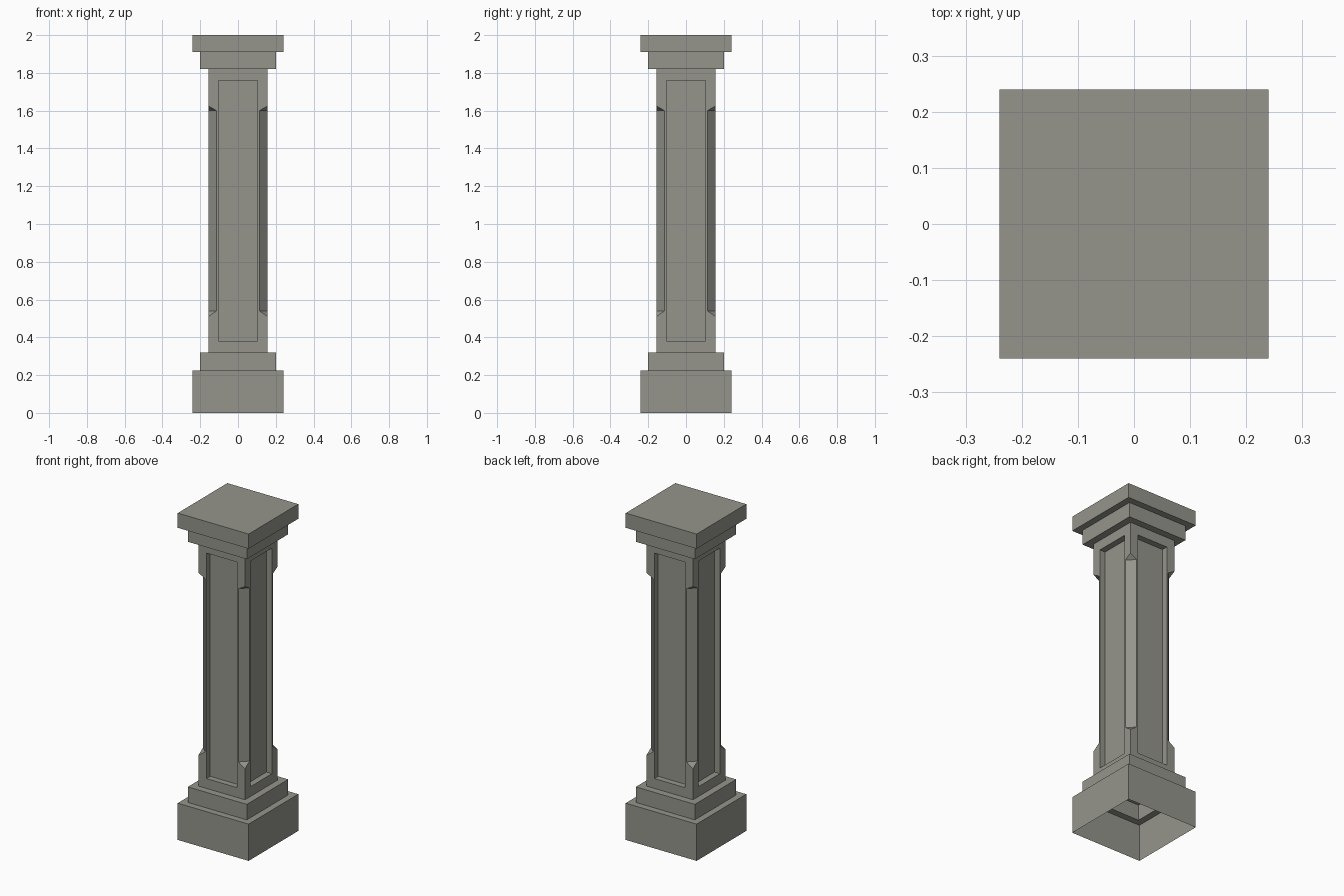
import bpy, bmesh
from mathutils import Matrix

cube = bpy.data.objects.get("Cube")
if cube:
    bpy.data.objects.remove(cube, do_unlink=True)

stone = bpy.data.materials.new("grey stone")
stone.use_nodes = True
COLOUR = (0.30, 0.30, 0.265, 1)
stone.diffuse_color = COLOUR
stone.node_tree.nodes["Principled BSDF"].inputs["Base Color"].default_value = COLOUR

HALF = 0.157           # shaft half width
CUT = 0.113            # where the corner chamfer starts
PANEL = 0.104          # recessed panel half width
DEPTH = 0.037          # panel recess
FOOT, HEAD = 0.32, 1.82
PANEL_LOW, PANEL_HIGH = 0.38, 1.76


def finish(bm, name):
    bmesh.ops.remove_doubles(bm, verts=bm.verts, dist=0.0005)
    mesh = bpy.data.meshes.new(name)
    bm.to_mesh(mesh)
    bm.free()
    mesh.materials.append(stone)
    obj = bpy.data.objects.new(name, mesh)
    bpy.context.collection.objects.link(obj)


def face(bm, points):
    return bm.faces.new([bm.verts.new(p) for p in points])


def stepped_block(name, profile, capped=False):
    """Square rings of (half width, height) joined into an open shell."""
    bm = bmesh.new()
    rings = [[bm.verts.new((sx * w, sy * w, z))
              for sx, sy in ((-1, -1), (1, -1), (1, 1), (-1, 1))]
             for w, z in profile]
    for low, high in zip(rings, rings[1:]):
        for i in range(4):
            j = (i + 1) % 4
            bm.faces.new((low[i], low[j], high[j], high[i]))
    if capped:
        bm.faces.new(rings[-1])
    finish(bm, name)


def shaft_side(bm):
    """Front side of the shaft with its panel and one chamfered corner."""
    y = -HALF
    # Frame stiles, notched by the chamfers
    stile = [(PANEL, FOOT), (HALF, FOOT), (HALF, 0.51), (CUT, 0.54),
             (CUT, 1.60), (HALF, 1.625), (HALF, HEAD), (PANEL, HEAD),
             (PANEL, PANEL_HIGH), (PANEL, PANEL_LOW)]
    face(bm, [(x, y, z) for x, z in stile])
    face(bm, [(-x, y, z) for x, z in reversed(stile)])
    # Frame rails
    for low, high in ((FOOT, PANEL_LOW), (PANEL_HIGH, HEAD)):
        face(bm, [(-PANEL, y, low), (PANEL, y, low),
                  (PANEL, y, high), (-PANEL, y, high)])
    # Recessed panel and its reveal
    rim = [(-PANEL, PANEL_LOW), (PANEL, PANEL_LOW),
           (PANEL, PANEL_HIGH), (-PANEL, PANEL_HIGH)]
    face(bm, [(x, y + DEPTH, z) for x, z in rim])
    for (x0, z0), (x1, z1) in zip(rim, rim[1:] + rim[:1]):
        face(bm, [(x0, y, z0), (x1, y, z1),
                  (x1, y + DEPTH, z1), (x0, y + DEPTH, z0)])
    # Stopped chamfer
    p0, p1 = (CUT, y, 0.54), (CUT, y, 1.60)
    q0, q1 = (HALF, -CUT, 0.54), (HALF, -CUT, 1.60)
    face(bm, [p0, q0, q1, p1])
    face(bm, [p1, q1, (HALF, y, 1.625)])
    face(bm, [(HALF, y, 0.51), q0, p0])


stepped_block("base", [(0.24, 0), (0.24, 0.225), (0.2, 0.225),
                       (0.2, FOOT), (HALF, FOOT)])
stepped_block("capital", [(HALF, HEAD), (0.2, HEAD), (0.2, 1.91),
                          (0.24, 1.91), (0.24, 2)], capped=True)

# Four equal sides, made by turning the first a quarter at a time
shaft = bmesh.new()
for _ in range(4):
    bmesh.ops.rotate(shaft, verts=shaft.verts, cent=(0, 0, 0),
                     matrix=Matrix(((0, -1, 0), (1, 0, 0), (0, 0, 1))))
    shaft_side(shaft)
finish(shaft, "shaft")
